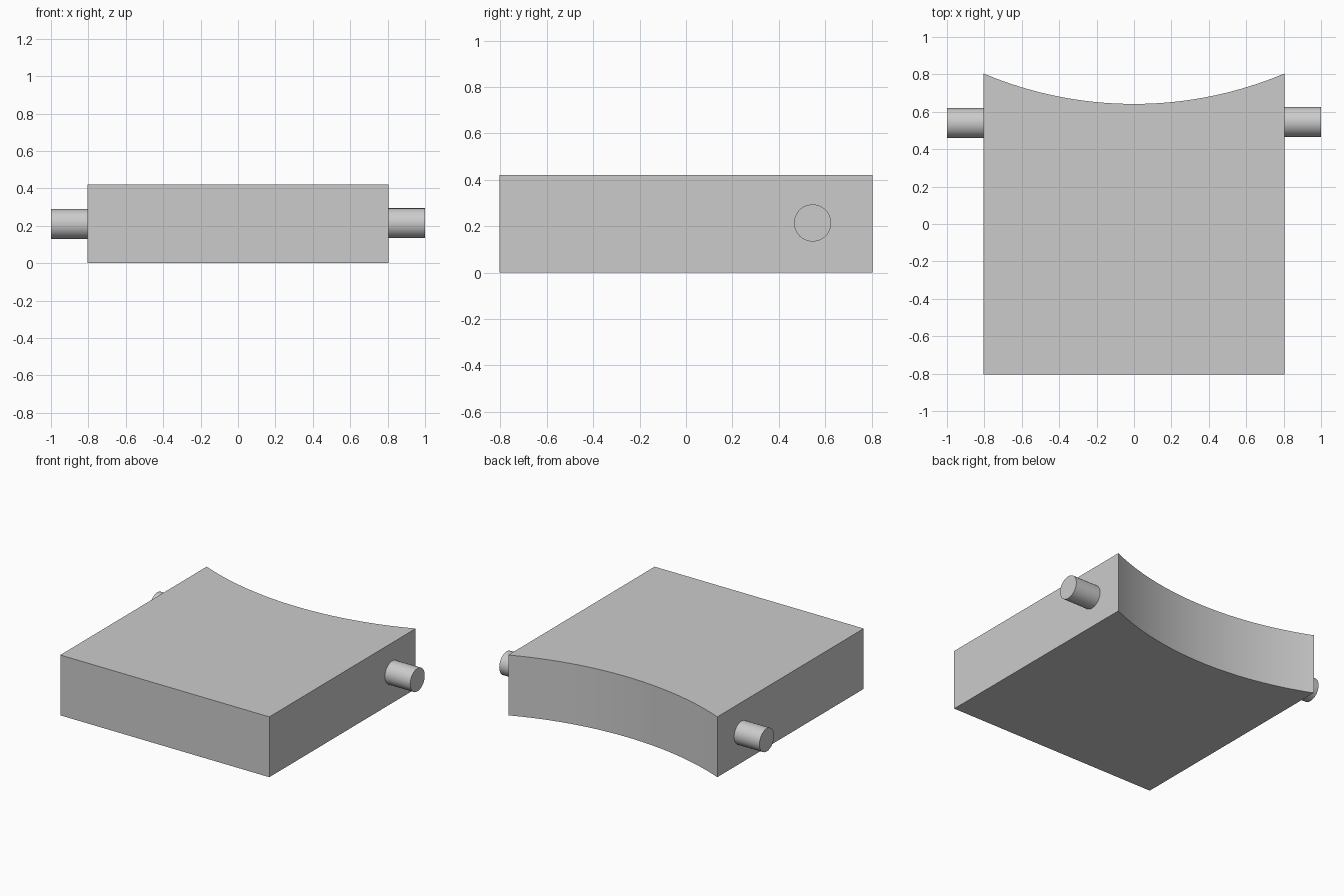
import bpy, bmesh, math

if "Cube" in bpy.data.objects:
    bpy.data.objects.remove(bpy.data.objects["Cube"], do_unlink=True)

HALF = 0.805        # half width and half depth of the block
HEIGHT = 0.42
SAG = 0.163         # depth of the hollow in the back
ARC_STEPS = 48

grey = bpy.data.materials.new("light grey")
grey.use_nodes = True
colour = (0.6, 0.6, 0.6, 1)
grey.diffuse_color = colour
grey.node_tree.nodes["Principled BSDF"].inputs["Base Color"].default_value = colour


def finish(name, bm):
    bmesh.ops.recalc_face_normals(bm, faces=bm.faces)
    mesh = bpy.data.meshes.new(name)
    bm.to_mesh(mesh)
    bm.free()
    mesh.materials.append(grey)
    obj = bpy.data.objects.new(name, mesh)
    bpy.context.collection.objects.link(obj)
    bpy.ops.object.select_all(action="DESELECT")
    obj.select_set(True)
    bpy.context.view_layer.objects.active = obj
    bpy.ops.object.shade_smooth_by_angle(angle=math.radians(30))
    return obj


# Block: square outline with a circular hollow in the back, extruded upward
radius = (HALF ** 2 + SAG ** 2) / (2 * SAG)
centre_y = HALF - SAG + radius
sweep = math.asin(HALF / radius)
outline = [(-HALF, -HALF), (HALF, -HALF)]
for i in range(ARC_STEPS + 1):
    a = sweep * (1 - 2 * i / ARC_STEPS)
    outline.append((radius * math.sin(a), centre_y - radius * math.cos(a)))

bm = bmesh.new()
base = bm.faces.new([bm.verts.new((x, y, 0)) for x, y in outline])
top = bmesh.ops.extrude_face_region(bm, geom=[base], use_keep_orig=True)
bmesh.ops.translate(bm, vec=(0, 0, HEIGHT),
                    verts=[v for v in top["geom"] if isinstance(v, bmesh.types.BMVert)])
finish("block", bm)


# Pivot pins: one on each side, starting on the block's side face
def pin(name, side, y, z):
    bm = bmesh.new()
    bmesh.ops.create_cone(bm, cap_ends=True, segments=48, radius1=0.08,
                          radius2=0.08, depth=1 - HALF)
    obj = finish(name, bm)
    obj.rotation_euler = (0, math.pi / 2, 0)
    obj.location = (side * (1 + HALF) / 2, y, z)


pin("left_pin", 1, 0.546, 0.214)
pin("right_pin", -1, 0.54, 0.21)
